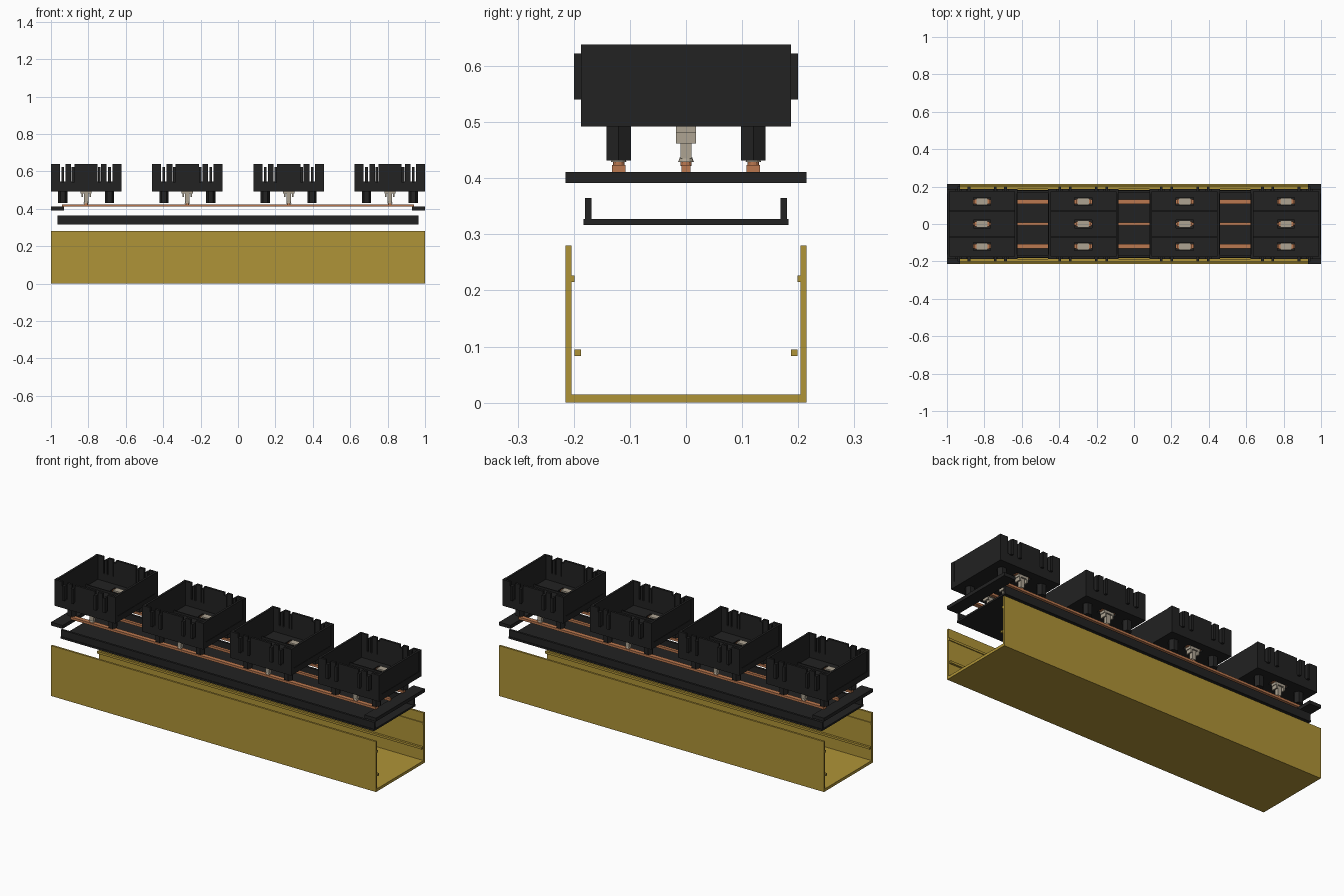
import bpy, bmesh, math
from mathutils import Matrix

cube = bpy.data.objects.get("Cube")
if cube:
    bpy.data.objects.remove(cube, do_unlink=True)


def material(name, colour):
    m = bpy.data.materials.new(name)
    m.use_nodes = True
    m.diffuse_color = (*colour, 1)
    m.node_tree.nodes["Principled BSDF"].inputs["Base Color"].default_value = (*colour, 1)
    return m


BRASS = material("brass", (0.43, 0.295, 0.038))
BLACK = material("black plastic", (0.016, 0.016, 0.016))
COPPER = material("copper", (0.5, 0.19, 0.08))
STEEL = material("warm steel", (0.42, 0.37, 0.29))


def box(bm, x0, x1, y0, y1, z0, z1):
    m = Matrix.Translation(((x0 + x1) / 2, (y0 + y1) / 2, (z0 + z1) / 2))
    bmesh.ops.create_cube(bm, size=1, matrix=m @ Matrix.Diagonal((x1 - x0, y1 - y0, z1 - z0, 1)))


def post(bm, x, y, z0, z1, radius, sides, top=None):
    m = Matrix.Translation((x, y, (z0 + z1) / 2)) @ Matrix.Rotation(math.pi / 2, 4, "Z")
    bmesh.ops.create_cone(bm, cap_ends=True, segments=sides, radius1=radius,
                          radius2=top or radius, depth=z1 - z0, matrix=m)


def finish(bm, name, mat):
    mesh = bpy.data.meshes.new(name)
    bm.to_mesh(mesh)
    bm.free()
    mesh.materials.append(mat)
    ob = bpy.data.objects.new(name, mesh)
    bpy.context.collection.objects.link(ob)
    return ob


def mirrored(bm, axis, *b):
    # Adds a box and its reflection across the given axis
    box(bm, *b)
    r = list(b)
    i = axis * 2
    r[i], r[i + 1] = -b[i + 1], -b[i]
    box(bm, *r)


# Brass trough: floor, side walls and inner guide rails
bm = bmesh.new()
box(bm, -1, 1, -0.215, 0.215, 0, 0.015)
mirrored(bm, 1, -1, 1, 0.204, 0.215, 0.015, 0.28)
finish(bm, "trough", BRASS)
bm = bmesh.new()
mirrored(bm, 1, -1, 1, 0.187, 0.199, 0.083, 0.095)
mirrored(bm, 1, -1, 1, 0.199, 0.204, 0.215, 0.227)
finish(bm, "trough_rails", BRASS)

# Inner black tray, open at the ends
bm = bmesh.new()
box(bm, -0.965, 0.965, -0.183, 0.183, 0.317, 0.327)
mirrored(bm, 1, -0.965, 0.965, 0.168, 0.18, 0.327, 0.365)
finish(bm, "tray", BLACK)

# End plates
bm = bmesh.new()
mirrored(bm, 0, 0.93, 1, -0.215, 0.215, 0.392, 0.411)
finish(bm, "end_plates", BLACK)

# Copper bus bars
ROWS = (-0.12, 0, 0.12)
bm = bmesh.new()
for y in ROWS:
    w = 0.012 if y else 0.008
    box(bm, -0.94, 0.94, y - w, y + w, 0.411, 0.424)
finish(bm, "bus_bars", COPPER)


def socket_shell(cx):
    bm = bmesh.new()
    # Floor with three openings
    edges = (-0.187, -0.142, -0.098, -0.022, 0.022, 0.098, 0.142, 0.187)
    for i, (a, b) in enumerate(zip(edges, edges[1:])):
        if i % 2:
            mirrored(bm, 0, 0.046, 0.188, a, b, 0.492, 0.504)
        else:
            box(bm, -0.188, 0.188, a, b, 0.492, 0.504)
    # Low dividers between the rows
    mirrored(bm, 1, -0.175, 0.175, 0.068, 0.074, 0.504, 0.516)
    for s in (-1, 1):
        y0, y1 = sorted((s * 0.175, s * 0.187))
        # Slotted long walls
        box(bm, -0.188, 0.188, y0, y1, 0.504, 0.545)
        box(bm, -0.062, 0.062, y0, y1, 0.545, 0.638)
        mirrored(bm, 0, 0.08, 0.11, y0, y1, 0.545, 0.638)
        mirrored(bm, 0, 0.14, 0.188, y0, y1, 0.545, 0.638)
        # Latch ribs in the slots
        y0, y1 = sorted((s * 0.175, s * 0.2))
        for x in (0.07, 0.125):
            mirrored(bm, 0, x - 0.007, x + 0.007, y0, y1, 0.54, 0.622)
    # End walls, with the upper panel slightly set back
    mirrored(bm, 0, 0.174, 0.188, -0.175, 0.175, 0.504, 0.525)
    mirrored(bm, 0, 0.174, 0.186, -0.162, 0.162, 0.525, 0.638)
    for s in (-1, 1):
        y0, y1 = sorted((s * 0.162, s * 0.175))
        mirrored(bm, 0, 0.174, 0.188, y0, y1, 0.525, 0.638)
    # Hexagonal feet
    for x in (-0.125, 0.125):
        for y in (-0.12, 0.12):
            post(bm, x, y, 0.432, 0.492, 0.025, 6)
    finish(bm, "socket_shell", BLACK).location.x = cx


def contacts(cx):
    bm = bmesh.new()
    for y in ROWS:
        # Clip head, folded shoulders, stem and rounded foot
        box(bm, -0.03, 0.03, y - 0.018, y + 0.018, 0.482, 0.509)
        mirrored(bm, 0, 0.018, 0.026, y - 0.018, y + 0.018, 0.462, 0.482)
        box(bm, -0.012, 0.012, y - 0.01, y + 0.01, 0.435, 0.482)
        post(bm, 0, y, 0.429, 0.437, 0.014, 12, 0.011)
    finish(bm, "spring_contacts", STEEL).location.x = cx
    bm = bmesh.new()
    for y in ROWS:
        post(bm, 0, y, 0.422, 0.43, 0.01, 12)
        mirrored(bm, 0, 0.03, 0.04, y - 0.013, y + 0.013, 0.495, 0.504)
    finish(bm, "contact_tips", COPPER).location.x = cx


# Four sockets along the bars
for cx in (-0.812, -0.271, 0.271, 0.812):
    socket_shell(cx)
    contacts(cx)
